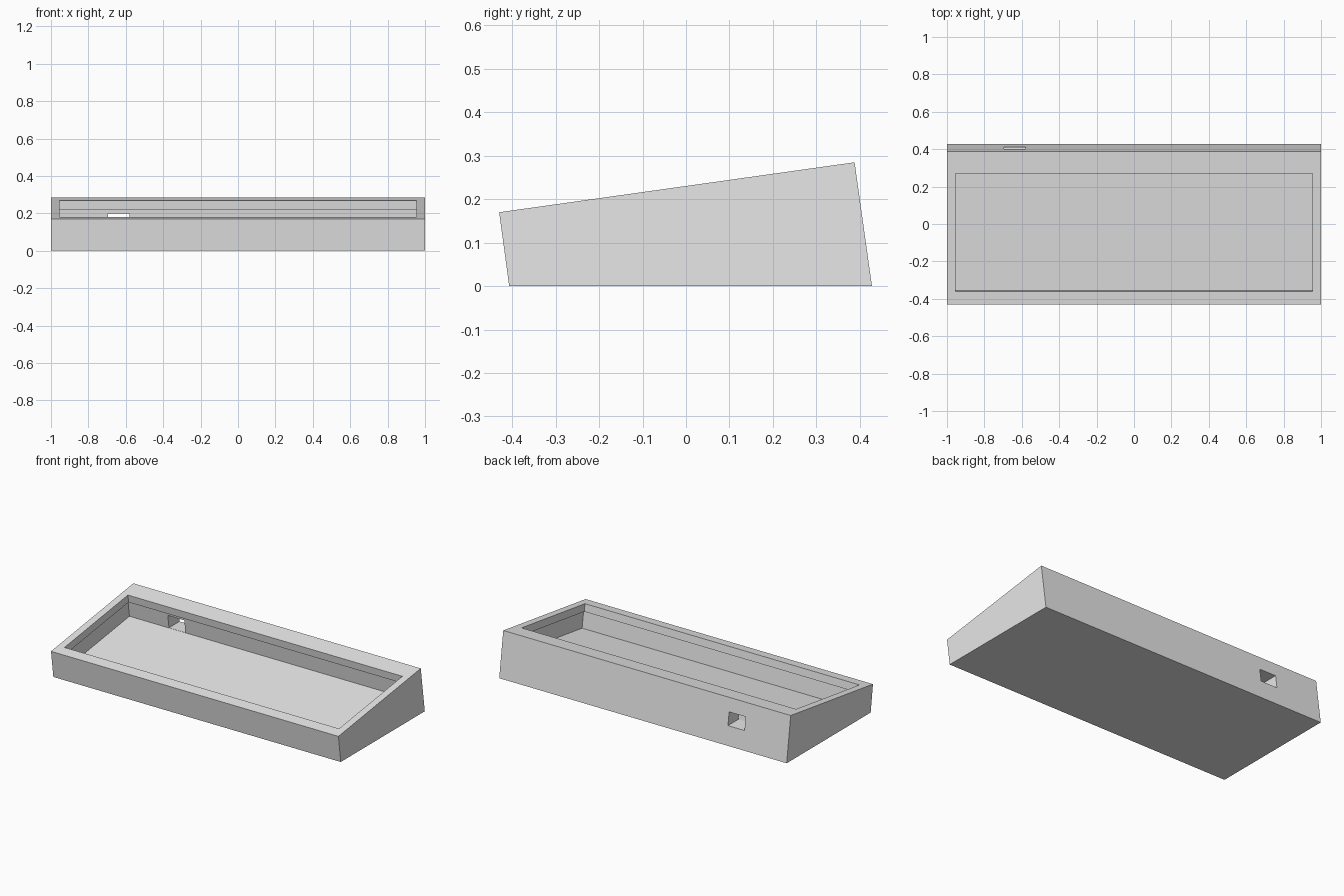
import bpy, bmesh, math

old = bpy.data.objects.get("Cube")
if old:
    bpy.data.objects.remove(old, do_unlink=True)

# Single light grey material
grey = bpy.data.materials.new("light_grey")
grey.use_nodes = True
colour = (0.8, 0.8, 0.8, 1)
grey.diffuse_color = colour
grey.node_tree.nodes["Principled BSDF"].inputs["Base Color"].default_value = colour

TILT = math.atan2(0.115, 0.818)


def below_top(y, depth):
    """Point (y, z) measured square to the sloping top surface."""
    z = 0.17 + (y + 0.43) * math.tan(TILT)
    return y + depth * math.sin(TILT), z - depth * math.cos(TILT)


def prism(name, profile, x0, x1):
    """Extrude a (y, z) profile along x."""
    bm = bmesh.new()
    face = bm.faces.new([bm.verts.new((x0, y, z)) for y, z in profile])
    result = bmesh.ops.extrude_face_region(bm, geom=[face])
    verts = [v for v in result["geom"] if isinstance(v, bmesh.types.BMVert)]
    bmesh.ops.translate(bm, verts=verts, vec=(x1 - x0, 0, 0))
    bmesh.ops.recalc_face_normals(bm, faces=bm.faces)
    mesh = bpy.data.meshes.new(name)
    bm.to_mesh(mesh)
    bm.free()
    mesh.materials.append(grey)
    obj = bpy.data.objects.new(name, mesh)
    bpy.context.collection.objects.link(obj)
    return obj


def pocket(name, y0, y1, d0, d1, half_width):
    """Cutter for a recess square to the sloping top."""
    profile = [below_top(y0, d0), below_top(y1, d0),
               below_top(y1, d1), below_top(y0, d1)]
    return prism(name, profile, -half_width, half_width)


# Wedge-shaped case body
case = prism("case", [(-0.407, 0), (0.428, 0), (0.388, 0.285), (-0.43, 0.17)], -1, 1)

cutters = [
    # Top opening
    pocket("opening_cutter", -0.36, 0.27, -0.05, 0.06, 0.955),
    # Slightly wider cavity under the rim
    pocket("cavity_cutter", -0.375, 0.285, 0.048, 0.155, 0.97),
    # Cable port through the back wall
    prism("port_cutter", [(0.27, 0.118), (0.5, 0.118), (0.5, 0.2), (0.27, 0.2)],
          -0.695, -0.58),
]

bpy.context.view_layer.objects.active = case
for cutter in cutters:
    cutter.hide_render = True
    cut = case.modifiers.new(cutter.name, 'BOOLEAN')
    cut.operation = 'DIFFERENCE'
    cut.solver = 'EXACT'
    cut.object = cutter
    bpy.ops.object.modifier_apply(modifier=cut.name)
    bpy.data.objects.remove(cutter, do_unlink=True)
